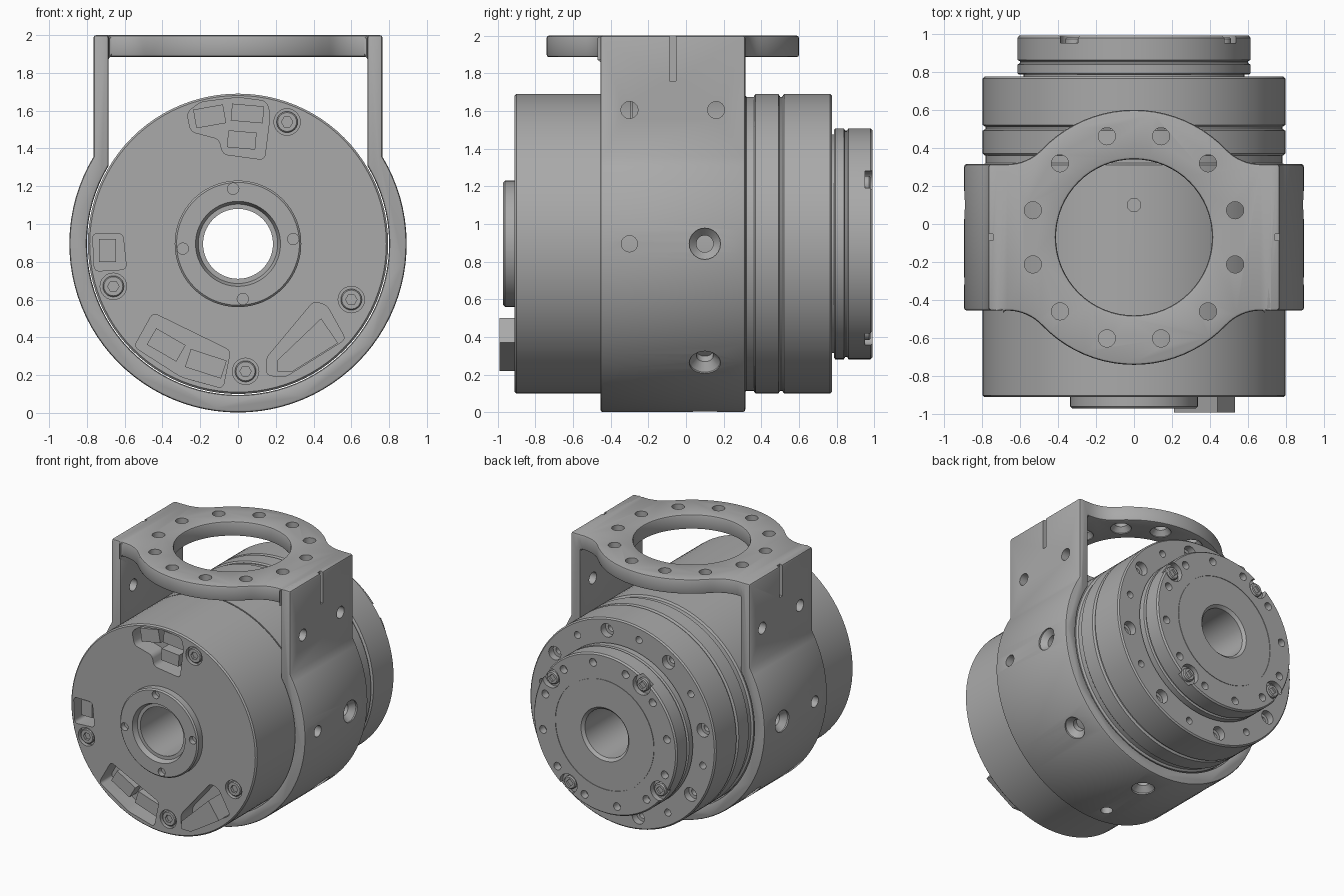
import bpy, bmesh
from math import radians, cos, sin, acos, atan2, pi
from mathutils import Vector, Matrix

cube = bpy.data.objects.get("Cube")
if cube:
    bpy.data.objects.remove(cube, do_unlink=True)

AXIS = 0.895      # height of the main axis
R_OUT, R_IN = 0.893, 0.80
MID = -0.07       # bracket centre along y
HALF = 0.385      # bracket half width

grey = bpy.data.materials.new("machined grey")
grey.use_nodes = True
colour = (0.4, 0.4, 0.4, 1)
grey.diffuse_color = colour
grey.node_tree.nodes["Principled BSDF"].inputs["Base Color"].default_value = colour


def aim(origin, direction):
    return Matrix.Translation(origin) @ Vector(direction).to_track_quat('Z', 'Y').to_matrix().to_4x4()


def lathe(bm, profile, matrix, n=24, tube=False):
    """Spin (radius, distance) points about the matrix z axis."""
    rings = [[bm.verts.new(matrix @ Vector((r * cos(2 * pi * i / n), r * sin(2 * pi * i / n), t)))
              for i in range(n)] for r, t in profile]
    pairs = list(zip(rings, rings[1:]))
    if tube:
        pairs.append((rings[-1], rings[0]))
    else:
        bm.faces.new(rings[0])
        bm.faces.new(rings[-1])
    for a, b in pairs:
        for i in range(n):
            j = (i + 1) % n
            bm.faces.new((a[i], a[j], b[j], b[i]))


def drill(bm, r, start, end, matrix, n=24):
    lathe(bm, [(r, start), (r, end)], matrix, n)


def prism(bm, points, place, start, end, rounding=0):
    """Extrude a flat outline; place maps (u, v, depth) to world."""
    flat = bmesh.new()
    flat.faces.new([flat.verts.new((u, v, 0)) for u, v in points])
    if rounding:
        bmesh.ops.bevel(flat, geom=flat.verts[:], offset=rounding, segments=4, profile=0.5, affect='VERTICES')
    flat.faces.ensure_lookup_table()
    outline = [v.co.copy() for v in flat.faces[0].verts]
    flat.free()
    a = [bm.verts.new(place(p.x, p.y, start)) for p in outline]
    b = [bm.verts.new(place(p.x, p.y, end)) for p in outline]
    bm.faces.new(a)
    bm.faces.new(b)
    for i in range(len(a)):
        j = (i + 1) % len(a)
        bm.faces.new((a[i], a[j], b[j], b[i]))


def front(u, v, d):
    return (u, d, v)


def rect(cx, cz, w, h, turn):
    c, s = cos(radians(turn)), sin(radians(turn))
    return [(cx + x * w / 2 * c - z * h / 2 * s, cz + x * w / 2 * s + z * h / 2 * c)
            for x, z in ((-1, -1), (1, -1), (1, 1), (-1, 1))]


def make(name, bm):
    bmesh.ops.recalc_face_normals(bm, faces=bm.faces)
    mesh = bpy.data.meshes.new(name)
    bm.to_mesh(mesh)
    bm.free()
    mesh.materials.append(grey)
    ob = bpy.data.objects.new(name, mesh)
    bpy.context.collection.objects.link(ob)
    return ob


def bake(ob):
    deps = bpy.context.evaluated_depsgraph_get()
    ob.data = bpy.data.meshes.new_from_object(ob.evaluated_get(deps))
    ob.modifiers.clear()


def combine(ob, bm, operation='DIFFERENCE'):
    tool = make("cutter", bm)
    tool.hide_render = True
    mod = ob.modifiers.new("cut", 'BOOLEAN')
    mod.operation, mod.object, mod.solver = operation, tool, 'EXACT'
    bake(ob)
    bpy.data.objects.remove(tool, do_unlink=True)


MAIN = aim((0, 0, AXIS), (0, 1, 0))


def along(angle, radius, y):
    a = radians(angle)
    return aim((radius * cos(a), y, AXIS + radius * sin(a)), (0, 1, 0))


def turned(name, profile):
    bm = bmesh.new()
    lathe(bm, profile, MAIN, 96, True)
    return make(name, bm)


# Front housing with hub and connector pockets
housing = turned("front_housing", [
    (.185, -.93), (.21, -.93), (.225, -.97), (.325, -.97), (.335, -.96), (.335, -.91), (.785, -.91),
    (.795, -.9), (.795, -.295), (.788, -.295), (.788, -.285), (.795, -.285), (.795, .31), (.78, .32),
    (.78, .36), (.185, .36)])
SCREWS = [(.26, 1.54), (-.66, .67), (.6, .6), (.04, .22)]
POCKETS = [
    [(-.27, 1.59), (-.2, 1.645), (0, 1.67), (.15, 1.65), (.17, 1.58), (.14, 1.34), (-.08, 1.37), (-.1, 1.45), (-.25, 1.49)],
    [(-.77, .95), (-.61, .95), (-.59, .76), (-.76, .75)],
    [(-.55, .35), (-.45, .53), (-.04, .33), (-.08, .13), (-.3, .19)],
    [(.15, .29), (.4, .59), (.47, .57), (.57, .39), (.25, .19), (.15, .2)]]
cuts = bmesh.new()
for pocket in POCKETS:
    prism(cuts, pocket, front, -1, -.77, .025)
for x, z in SCREWS:
    drill(cuts, .07, -1, -.88, aim((x, 0, z), (0, 1, 0)))
for k in range(4):
    drill(cuts, .03, -1, -.93, along(5 + 90 * k, .293, 0), 16)
drill(cuts, .035, .7, .9, aim((0, .1, AXIS), (0, 0, 1)))
combine(housing, cuts)

# Sockets inside the pockets, and the one plug that stands proud
bm = bmesh.new()
for block in ((-.15, 1.57, .16, .1, 10), (.05, 1.585, .17, .09, -5), (.02, 1.445, .15, .09, -5),
              (-.69, .86, .09, .12, 0), (-.38, .36, .18, .1, -30), (-.17, .26, .2, .1, -18)):
    prism(bm, rect(*block), front, -.86, -.765)
make("sockets", bm)
bm = bmesh.new()
prism(bm, [(.21, .28), (.44, .5), (.53, .37), (.29, .22), (.21, .22)], front, -.99, -.765)
make("plug", bm)

# Front cover screws with hex sockets
bm, cuts = bmesh.new(), bmesh.new()
for x, z in SCREWS:
    m = aim((x, 0, z), (0, 1, 0))
    lathe(bm, [(.05, -.905), (.056, -.899), (.056, -.875)], m)
    drill(cuts, .03, -.95, -.885, m, 6)
screws = make("cover_screws", bm)
combine(screws, cuts)

# Rear housing with a ring of alternating holes
rear = turned("rear_housing", [
    (.185, .36), (.785, .36), (.795, .37), (.795, .49), (.78, .5), (.78, .51), (.795, .52),
    (.795, .765), (.785, .775), (.185, .775)])
cuts = bmesh.new()
for k in range(8):
    lathe(cuts, [(.028, .66), (.028, .72), (.052, .72), (.052, .9)], along(34 + 45 * k, .7, 0))
    drill(cuts, .027, .7, .9, along(56.5 + 45 * k, .7, 0), 16)
combine(rear, cuts)

# Output flange with scalloped screw seats
flange = turned("output_flange", [
    (.185, .775), (.58, .775), (.58, .785), (.605, .785), (.613, .792), (.613, .838), (.6, .845),
    (.6, .855), (.613, .862), (.613, .978), (.603, .99), (.425, .99), (.425, .986), (.418, .986),
    (.418, .99), (.205, .99), (.185, .97)])
cuts, bm, slots = bmesh.new(), bmesh.new(), bmesh.new()
for k in range(4):
    a = 34 + 90 * k
    drill(cuts, .075, .95, 1.1, along(a, .56, 0))
    for step in (-15, 15, 45):
        drill(cuts, .03, .93, 1.1, along(a + step, .54, 0), 16)
    lathe(bm, [(.05, .945), (.05, .972), (.042, .98)], along(a, .555, 0))
    drill(slots, .03, .965, 1.1, along(a, .555, 0), 4)
combine(flange, cuts)
flange_screws = make("flange_screws", bm)
combine(flange_screws, slots)

# Bracket: wrap-around band with two upright arms
ARM_OUT, ARM_IN = .765, .685
a_out, a_in = acos(ARM_OUT / R_OUT), acos(ARM_IN / R_IN)


def arc(r, start, steps=64):
    span = pi + 2 * start
    return [(r * cos(start - span * i / steps), AXIS + r * sin(start - span * i / steps))
            for i in range(steps + 1)]


outline = [(ARM_OUT, 2)] + arc(R_OUT, a_out) + [(-ARM_OUT, 2), (-ARM_IN, 2)]
outline += arc(R_IN, a_in)[::-1] + [(ARM_IN, 2)]
bm = bmesh.new()
prism(bm, outline, front, MID - HALF, MID + HALF)
bracket = make("bracket", bm)

# Top ring plate, blended into the arms by concave fillets
RING, FILLET = .67, .25
fx, fy = ((RING + FILLET) ** 2 - (HALF + FILLET) ** 2) ** .5, HALF + FILLET
touch = atan2(fy, fx)
quarter = [(.72, HALF)]
for i in range(9):
    a = -pi / 2 - (pi / 2 - touch) * i / 8
    quarter.append((fx + FILLET * cos(a), fy + FILLET * sin(a)))
quarter += [(RING * cos(a), RING * sin(a)) for a in (touch + (pi / 2 - touch) * i / 10 for i in range(1, 11))]
half = quarter + [(-x, y) for x, y in quarter[-2::-1]]
plate = half + [(-x, -y) for x, y in half]
bm = bmesh.new()
prism(bm, plate, lambda u, v, d: (u, v + MID, d), 1.885, 2)
combine(bracket, bm, 'UNION')
cuts = bmesh.new()
drill(cuts, .41, 1.8, 2.1, aim((0, MID, 0), (0, 0, 1)), 64)
combine(bracket, cuts)
bevel = bracket.modifiers.new("edges", 'BEVEL')
bevel.width, bevel.segments, bevel.limit_method, bevel.angle_limit = .014, 2, 'ANGLE', radians(50)
bake(bracket)

# Bracket holes: plate ring, arms, band countersinks, alignment slots
cuts = bmesh.new()
for k in range(12):
    a = radians(15 + 30 * k)
    lathe(cuts, [(.075, 1.8), (.075, 1.89), (.045, 1.925), (.045, 2.1)],
          aim((.55 * cos(a), MID + .55 * sin(a), 0), (0, 0, 1)))
for side in (-1, 1):
    for y in (-.3, .16):
        drill(cuts, .045, .6, .9, aim((0, y, 1.605), (side, 0, 0)))
    x = sorted((side * .74, side * .8))
    prism(cuts, [(x[0], 1.76), (x[1], 1.76), (x[1], 2.1), (x[0], 2.1)], front, MID - .017, MID + .017)
for angle in (0, -45, -90, -135, 180):
    d = (cos(radians(angle)), 0, sin(radians(angle)))
    lathe(cuts, [(.045, .7), (.045, .84), (.083, .88), (.083, 1)], aim((0, .1, AXIS), d))
    if angle % 90 == 0:
        drill(cuts, .043, .7, 1, aim((0, -.3, AXIS), d))
combine(bracket, cuts)

# Smooth shading on curved walls, sharp edges kept
bpy.ops.object.select_all(action='DESELECT')
for ob in bpy.context.collection.objects:
    if ob.type == 'MESH':
        ob.select_set(True)
        bpy.context.view_layer.objects.active = ob
bpy.ops.object.shade_smooth_by_angle(angle=radians(30))
